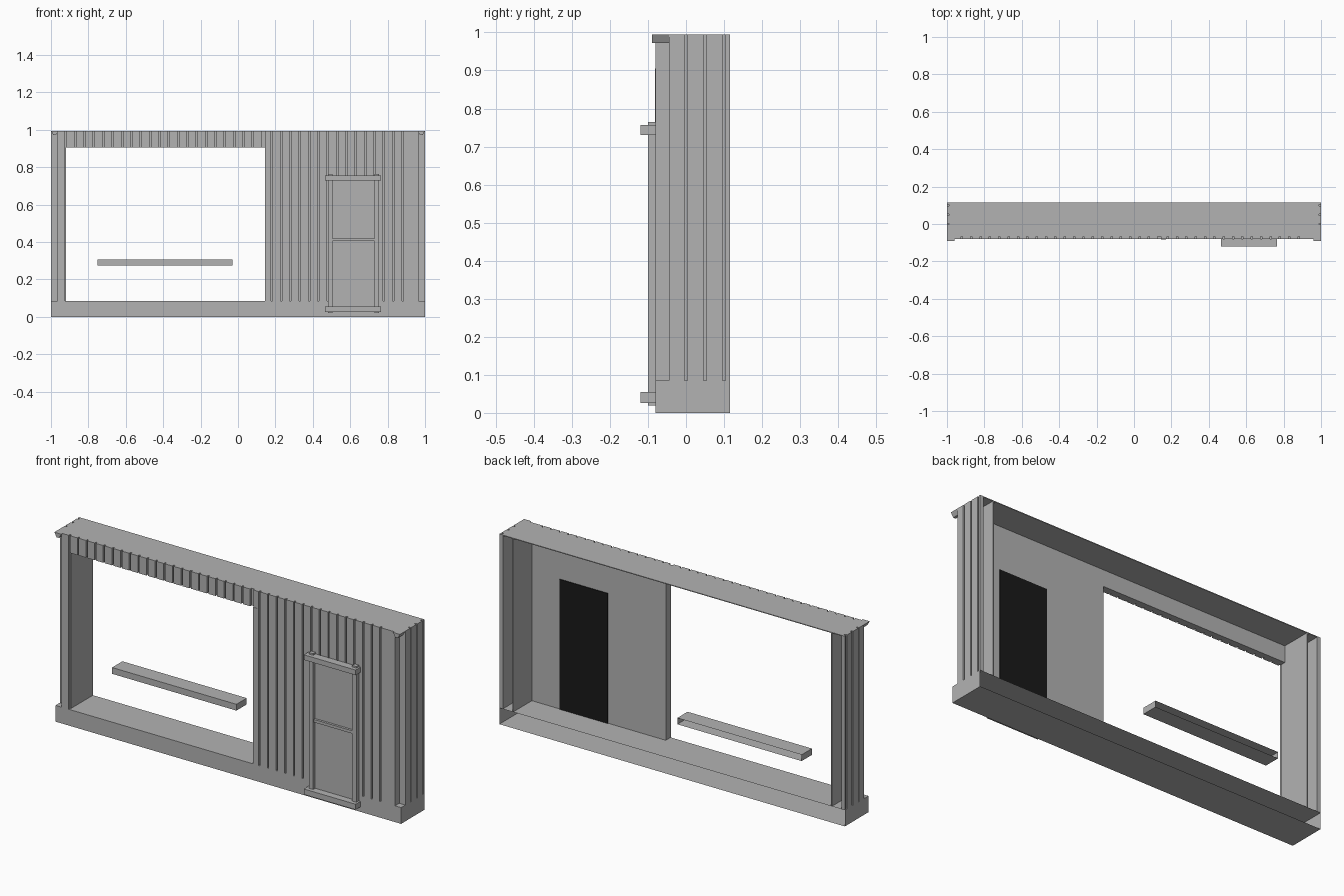
import bpy, bmesh

if "Cube" in bpy.data.objects:
    bpy.data.objects.remove(bpy.data.objects["Cube"])

def material(name, value):
    m = bpy.data.materials.new(name)
    m.diffuse_color = (value, value, value, 1)
    m.use_nodes = True
    m.node_tree.nodes["Principled BSDF"].inputs["Base Color"].default_value = m.diffuse_color
    return m

GREY = material("grey", 0.45)
BLACK = material("black", 0.01)

def boxes(name, spans, mat=GREY, open_back=False):
    """One object made of boxes (x0, x1, y0, y1, z0, z1)."""
    bm = bmesh.new()
    for x0, x1, y0, y1, z0, z1 in spans:
        vs = bmesh.ops.create_cube(bm, size=1)["verts"]
        for v in vs:
            v.co = (x1 if v.co.x > 0 else x0,
                    y1 if v.co.y > 0 else y0,
                    z1 if v.co.z > 0 else z0)
    if open_back:
        bm.normal_update()
        back = [f for f in bm.faces if f.normal.y > 0.9]
        bmesh.ops.delete(bm, geom=back, context='FACES_ONLY')
    me = bpy.data.meshes.new(name)
    bm.to_mesh(me)
    bm.free()
    me.materials.append(mat)
    ob = bpy.data.objects.new(name, me)
    bpy.context.collection.objects.link(ob)
    return ob

FRONT, INNER, BACK = -0.08, -0.04, 0.115
BASE, HEAD, TOP = 0.085, 0.905, 0.995
GAP, DEPTH = 0.008, 0.012

# Foundation trough and the floating shelf, both open at the back
boxes("base", [(-1, 1, FRONT, BACK, 0, BASE)], open_back=True)
boxes("shelf", [(-0.75, -0.03, 0.03, BACK, 0.275, 0.308)], open_back=True)

# Roof plate, stopping short of the planks so their gaps show on top
boxes("roof_plate", [(-0.988, 0.988, FRONT + DEPTH, BACK, TOP - 0.004, TOP)])

# Front wall core around the opening
core = FRONT + DEPTH
boxes("front_wall", [(0.15, 0.965, core, INNER, BASE, TOP - 0.004),
                     (-0.92, 0.15, core, INNER, HEAD, TOP - 0.004),
                     (-0.965, -0.92, core, INNER, BASE, TOP - 0.004)])

# Front cladding planks with narrow gaps
edges = [-0.965] + [-0.92 + 0.05 * k for k in range(1, 37)] + [0.93, 0.965]
edges = [-0.965] + [-0.92 + 0.05 * k for k in range(37)] + [0.965]
planks = []
for a, b in zip(edges, edges[1:]):
    x0 = a + GAP / 2 if a > -0.96 else a
    x1 = b - GAP / 2 if b < 0.96 else b
    if b < -0.9 or a > 0.17:
        planks.append((x0, x1, FRONT, core, BASE, TOP))
    elif b > 0.15:
        planks.append((max(x0, 0.145), x1, FRONT, core, BASE, TOP))
    else:
        planks.append((x0, x1, FRONT, core, HEAD, TOP))
boxes("front_planks", planks)
boxes("opening_trim", [(0.145, 0.17, FRONT - 0.002, INNER, BASE, HEAD)])

# Hollow end walls: inner panel, outer core and outer planks
for s, side in ((-1, "left"), (1, "right")):
    def mirrored(a, b, *rest):
        return (min(s * a, s * b), max(s * a, s * b), *rest)
    boxes(side + "_inner_panel", [mirrored(0.92, 0.925, INNER, BACK, BASE, TOP - 0.004)])
    boxes(side + "_outer_wall", [mirrored(0.98, 0.988, -0.045, BACK, BASE, TOP - 0.004),
                                 mirrored(0.925, 0.98, -0.045, INNER, BASE, TOP - 0.004)])
    cuts = [-0.045, 0.0, 0.05, 0.1, BACK]
    boxes(side + "_end_planks",
          [mirrored(0.988, 1, a + (GAP / 2 if i else 0), b - (GAP / 2 if i < 3 else 0), BASE, TOP)
           for i, (a, b) in enumerate(zip(cuts, cuts[1:]))])
    # Bracket capping the notched corner, tapering downwards
    cap = boxes(side + "_corner_bracket", [mirrored(0.96, 1, -0.09, -0.045, 0.972, TOP)])
    for v in cap.data.vertices:
        if v.co.z < 0.98:
            v.co.x = s * (0.98 + (abs(v.co.x) - 0.98) * 0.35)

# Door frame with overhanging head and sill
boxes("door_stiles", [(a, a + 0.025, -0.1, FRONT, 0.02, 0.765) for a in (0.48, 0.73)])
boxes("door_rails", [(0.465, 0.765, -0.12, FRONT, 0.73, 0.757),
                     (0.465, 0.765, -0.12, FRONT, 0.026, 0.055),
                     (0.505, 0.73, -0.095, FRONT, 0.405, 0.42)])
boxes("door_panel", [(0.505, 0.73, FRONT - 0.003, FRONT, 0.055, 0.73)])
boxes("door_back_panel", [(0.48, 0.757, INNER, INNER + 0.004, BASE, 0.765)], BLACK)
